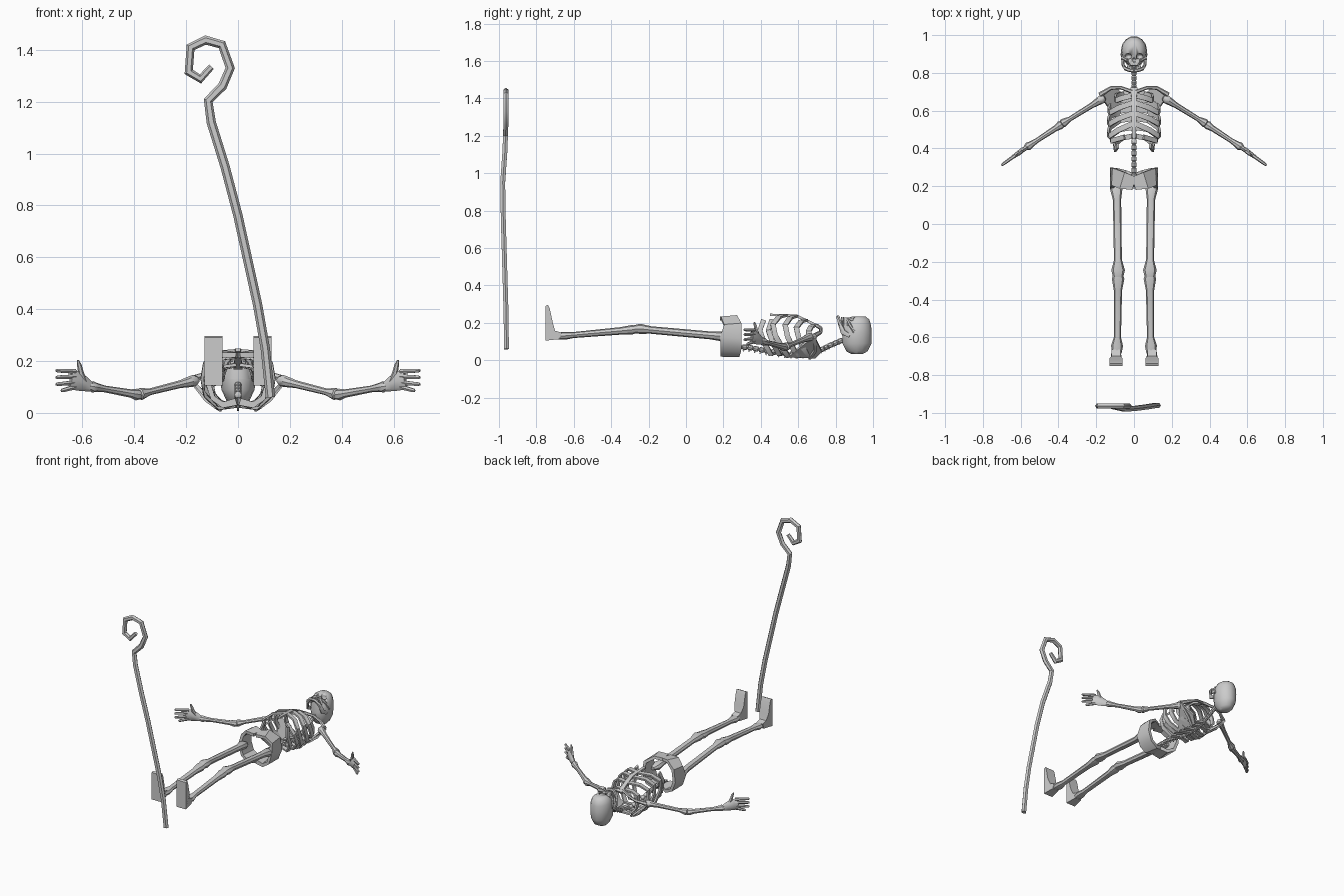
import bpy, bmesh, math
from mathutils import Vector

bone = bpy.data.materials.new("bone_grey")
bone.diffuse_color = (0.6, 0.6, 0.6, 1)


def finish(name, bm, mirror=False, smooth=True):
    bmesh.ops.recalc_face_normals(bm, faces=bm.faces)
    me = bpy.data.meshes.new(name)
    bm.to_mesh(me)
    bm.free()
    ob = bpy.data.objects.new(name, me)
    bpy.context.collection.objects.link(ob)
    me.materials.append(bone)
    if mirror:
        m = ob.modifiers.new("mirror", 'MIRROR')
        m.use_mirror_merge = False
    if smooth:
        bpy.ops.object.select_all(action='DESELECT')
        ob.select_set(True)
        bpy.context.view_layer.objects.active = ob
        bpy.ops.object.shade_smooth_by_angle(angle=math.radians(40))
    return ob


def add_tube(bm, pts, radii, sides=8, up=(0, 0, 1)):
    """Loft along pts; each radius is a number or (across, along up)."""
    pts = [Vector(p) for p in pts]
    up = Vector(up)
    turn, grow = (math.pi / 4, math.sqrt(2)) if sides == 4 else (0, 1)
    rings = []
    for i, p in enumerate(pts):
        d0 = (p - pts[max(i - 1, 0)]).normalized()
        d1 = (pts[min(i + 1, len(pts) - 1)] - p).normalized()
        t = (d0 + d1).normalized()
        side = t.cross(up).normalized()
        n = side.cross(t)
        r = radii[i] if isinstance(radii, list) else radii
        a, b = r if isinstance(r, tuple) else (r, r)
        rings.append([bm.verts.new(p + grow * (side * a * math.cos(k) + n * b * math.sin(k)))
                      for k in (turn + math.tau * j / sides for j in range(sides))])
    for r0, r1 in zip(rings, rings[1:]):
        for j in range(sides):
            k = (j + 1) % sides
            bm.faces.new((r0[j], r0[k], r1[k], r1[j]))
    bm.faces.new(rings[0])
    bm.faces.new(rings[-1])


def tube(name, pts, radii, sides=8, up=(0, 0, 1), mirror=False, smooth=True):
    bm = bmesh.new()
    add_tube(bm, pts, radii, sides, up)
    return finish(name, bm, mirror, smooth)


def along(a, b, fracs):
    a, b = Vector(a), Vector(b)
    return [a.lerp(b, f) for f in fracs]


def ball(name, loc, size):
    bm = bmesh.new()
    bmesh.ops.create_uvsphere(bm, u_segments=10, v_segments=6, radius=1)
    for v in bm.verts:
        v.co = Vector(loc) + Vector([c * s for c, s in zip(v.co, size)])
    return finish(name, bm)


# Crooked staff
staff = [(.125, -.96, .06), (.105, -.962, .25), (.075, -.967, .42), (.0, -.977, .76),
         (-.05, -.98, .95), (-.103, -.968, 1.12), (-.115, -.965, 1.205), (-.06, -.963, 1.26),
         (-.03, -.963, 1.33), (-.062, -.963, 1.42), (-.125, -.963, 1.438), (-.183, -.963, 1.41),
         (-.19, -.963, 1.315), (-.145, -.963, 1.288), (-.102, -.963, 1.335)]
tube("staff", staff, [(.018, .015)] * 14 + [.012], 6, (0, 1, 0))

# Skull: rounded cranium with cut sockets
rows = [(.033, .915, .03, .03), (.048, .915, .058, .045), (.09, .914, .08, .064),
        (.15, .915, .08, .07), (.195, .92, .072, .065), (.222, .924, .058, .052),
        (.235, .924, .035, .032)]
skull = tube("cranium", [(0, y, z) for z, y, ry, rx in rows],
             [(rx, ry) for z, y, ry, rx in rows], 14, (0, 1, 0))
face = tube("upper_jaw", [(0, .862, .13), (0, .862, .2), (0, .862, .228)],
            [(.048, .03), (.042, .028), (.03, .022)], 10, (0, 1, 0))
for ob in (skull, face):
    for nm, loc, size in (("eye_cut_left", (-.03, .888, .228), (.019, .015, .03)),
                          ("eye_cut_right", (.03, .888, .228), (.019, .015, .03)),
                          ("nose_cut", (0, .868, .235), (.009, .013, .022))):
        cut = ball(nm, loc, size)
        cut.hide_render = True
        cut.hide_set(True)
        m = ob.modifiers.new("socket", 'BOOLEAN')
        m.operation, m.object, m.solver = 'DIFFERENCE', cut, 'EXACT'
tube("lower_jaw", [(.06, .875, .13), (.057, .84, .15), (.045, .822, .2), (.022, .814, .226),
                   (0, .812, .23)], [(.008, .012), (.008, .016), (.01, .013), (.01, .012), (.01, .012)],
     6, (0, 0, 1), True)
tube("cheekbone", [(.064, .90, .15), (.058, .876, .19), (.035, .865, .218)], .008, 6, mirror=True)
bm = bmesh.new()
for i in range(4):
    for y in (.832, .842):
        x = .005 + i * .009
        z = .23 - i * i * .002
        add_tube(bm, [(x, y, z - .025), (x, y, z)], .0038, 4, (0, 1, 0))
finish("teeth", bm, True, False)

# Spine made of stacked vertebrae
line = [Vector(p) for p in ((0, .24, .07), (0, .33, .07), (0, .42, .052), (0, .52, .035),
                            (0, .62, .03), (0, .70, .045), (0, .76, .075), (0, .84, .11))]
bm = bmesh.new()
for a, b in zip(line, line[1:]):
    for k in range(3):
        f = k / 3
        add_tube(bm, along(a, b, (f, f + .04, f + .26, f + .33)), [.008, .014, .014, .008])
        c = a.lerp(b, f + .15)
        add_tube(bm, [c, c + Vector((0, -.008, -.022))], [.006, .003], 4, (0, 1, 0))
finish("spine", bm)

# Ribs: side y, back y, front y, half width, back z, front z
ribs = [(.655, .70, .68, .10, .04, .185), (.59, .665, .64, .135, .03, .215),
        (.53, .61, .585, .138, .025, .235), (.465, .56, .53, .138, .027, .24)]
bm = bmesh.new()
for ys, yb, yf, w, zb, zf in ribs:
    h = zf - zb
    add_tube(bm, [(.008, yb, zb), (w * .55, yb - .012, zb - .008), (w * .92, (ys + yb) / 2, zb + h * .2),
                  (w, ys + .012, zb + h * .5), (w * .93, ys, zb + h * .78),
                  (w * .6, (ys + yf) / 2, zf - .008), (.01, yf, zf)],
             (.006, .014), 4, (0, 1, 0))
for y, w, e in ((.51, .125, .05), (.465, .105, .085)):  # floating ribs
    add_tube(bm, [(.008, y, .04), (w * .6, y - .01, .03), (w, y - .045, .09),
                  (w * .95, y - .07, .16), (e, y - .05, .215)], (.006, .013), 4, (0, 1, 0))
finish("ribs", bm, True)
tube("sternum", [(0, .72, .175), (0, .66, .205), (0, .59, .238), (0, .45, .243)],
     [(.018, .008), (.013, .007), (.014, .007), (.009, .006)], 4)

# Shoulder girdle
tube("collarbone", [(.01, .70, .185), (.07, .722, .17), (.12, .72, .15), (.18, .685, .13)],
     [.011, .009, .01, .014], 6, mirror=True)
bm = bmesh.new()
tri = [Vector(p) for p in ((.178, .69, .12), (.155, .645, .10), (.085, .545, .02), (.06, .69, .015),
                           (.105, .725, .05))]
off = Vector((.006, 0, -.009))
lo, hi = [[bm.verts.new(p + s * off) for p in tri] for s in (.6, -.6)]
bm.faces.new(lo)
bm.faces.new(hi)
for j in range(5):
    k = (j + 1) % 5
    bm.faces.new((lo[j], lo[k], hi[k], hi[j]))
finish("shoulder_blade", bm, True, False)
tube("shoulder_blade_ridge", [(.065, .66, .012), (.12, .69, .05), (.18, .69, .125)], .008, 4, mirror=True)

# Arms
tube("upper_arm", along((.155, .67, .128), (.385, .528, .07), (0, .06, .14, .3, .8, .9, .96, 1)),
     [.012, .023, .021, .015, .013, .02, .024, .014], mirror=True)
tube("forearm", along((.375, .533, .068), (.575, .402, .103), (0, .08, .2, .7, .86, .93, 1)),
     [.016, .023, .016, .013, .018, .022, .014], mirror=True)

# Hands, flat in the plane of the arm and the vertical
tube("palm", [(.565, .408, .10), (.592, .39, .112), (.625, .366, .125), (.645, .352, .13)],
     [(.012, .018), (.013, .03), (.012, .038), (.009, .037)], 8, mirror=True)
bm = bmesh.new()
for base, tip in ((.16, .163), (.14, .137), (.117, .11), (.1, .085)):
    end = .702 if base > .11 else .682
    y_end = .368 - (end - .622) * .72
    add_tube(bm, along((.628, .364, base), (end, y_end, tip), (0, .5, .9, 1)),
             [.010, .009, .008, .004], 6)
add_tube(bm, [(.59, .39, .12), (.606, .376, .155), (.612, .37, .185), (.618, .365, .203)],
         [.011, .011, .009, .004], 6, (0, 1, 0))
finish("fingers", bm, True)

# Pelvis: open basin ring, wide along the body
tube("pelvis", [(0, .225, .045), (.05, .235, .03), (.095, .24, .055), (.118, .24, .12),
                (.108, .25, .19), (.06, .23, .228), (0, .215, .222)],
     [(.014, .04), (.012, .05), (.01, .055), (.01, .058), (.01, .046), (.01, .045), (.01, .035)],
     4, (0, 1, 0), True)

# Legs
tube("thigh", [(.098, .225, .125), (.094, .19, .128), (.09, .13, .133), (.085, -.19, .162),
               (.084, -.245, .168), (.084, -.285, .166)],
     [(.018, .012), (.034, .026), (.022, .021), (.021, .02), (.036, .027), (.026, .02)], mirror=True)
tube("shin", [(.084, -.265, .166), (.084, -.29, .163), (.085, -.35, .157), (.088, -.60, .135),
              (.09, -.645, .131), (.09, -.685, .13)],
     [(.025, .02), (.033, .025), (.022, .02), (.019, .016), (.032, .021), (.024, .018)], mirror=True)
bm = bmesh.new()
side = [(-.752, .105), (-.675, .113), (-.665, .148), (-.70, .158), (-.712, .2), (-.728, .275),
        (-.738, .296), (-.752, .29)]
lo, hi = [[bm.verts.new((.095 + s * (.03 + (.005 if y < -.7 else -.006)), y, z)) for y, z in side]
          for s in (-1, 1)]
bm.faces.new(lo)
bm.faces.new(hi)
for j in range(8):
    k = (j + 1) % 8
    bm.faces.new((lo[j], lo[k], hi[k], hi[j]))
finish("foot", bm, True)
